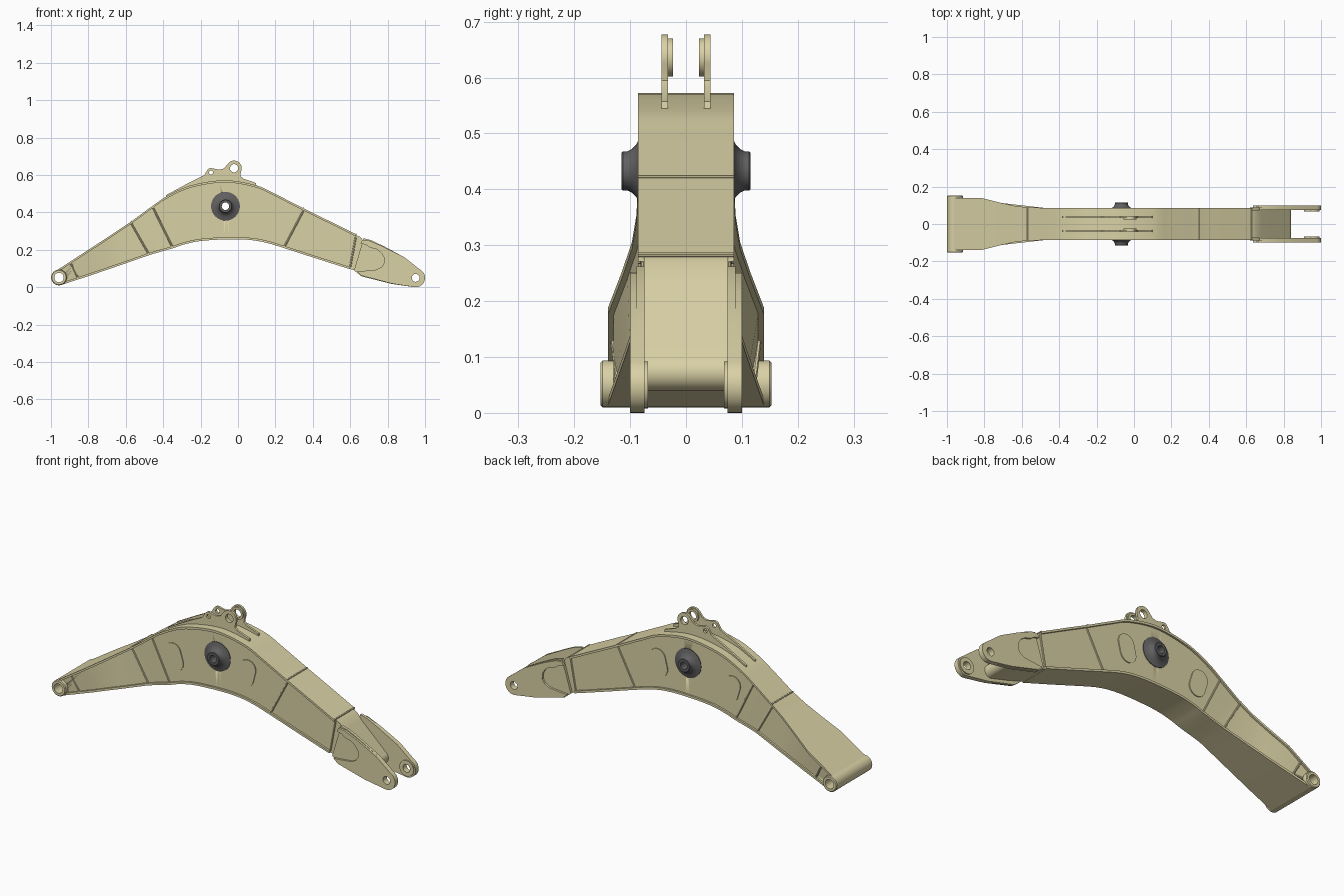
import bpy, bmesh
from math import sin, cos, pi, radians
from mathutils import Vector

if "Cube" in bpy.data.objects:
    bpy.data.objects.remove(bpy.data.objects["Cube"])


def material(name, col):
    m = bpy.data.materials.new(name)
    m.diffuse_color = (*col, 1)
    m.use_nodes = True
    m.node_tree.nodes["Principled BSDF"].inputs["Base Color"].default_value = m.diffuse_color
    return m


TAN = material("tan_paint", (0.70, 0.64, 0.38))
GREY = material("dark_steel", (0.12, 0.115, 0.115))


def finish(ob, mat=TAN, angle=30):
    ob.data.materials.clear()
    ob.data.materials.append(mat)
    bpy.ops.object.select_all(action='DESELECT')
    ob.select_set(True)
    bpy.context.view_layer.objects.active = ob
    bpy.ops.object.shade_smooth_by_angle(angle=radians(angle))
    return ob


def from_bmesh(name, bm, mat=TAN):
    bmesh.ops.recalc_face_normals(bm, faces=bm.faces)
    me = bpy.data.meshes.new(name)
    bm.to_mesh(me)
    bm.free()
    ob = bpy.data.objects.new(name, me)
    bpy.context.collection.objects.link(ob)
    return finish(ob, mat)


def loft(name, sections):
    bm = bmesh.new()
    rings = [[bm.verts.new(p) for p in s] for s in sections]
    for a, b in zip(rings, rings[1:]):
        for i in range(4):
            j = (i + 1) % 4
            bm.faces.new((a[i], a[j], b[j], b[i]))
    bm.faces.new(rings[0])
    bm.faces.new(rings[-1])
    return from_bmesh(name, bm)


def lathe(name, prof, x, z, mat=TAN, n=40):
    # closed (radius, y) profile turned around a y axis
    bm = bmesh.new()
    rings = [[bm.verts.new((x + r * cos(2 * pi * k / n), y, z + r * sin(2 * pi * k / n)))
              for r, y in prof] for k in range(n)]
    m = len(prof)
    for k in range(n):
        a, b = rings[k], rings[(k + 1) % n]
        for i in range(m):
            j = (i + 1) % m
            bm.faces.new((a[i], a[j], b[j], b[i]))
    return from_bmesh(name, bm, mat)


def plate(name, loops, y0, y1):
    # flat (x, z) outlines with holes, extruded from y0 to y1
    cu = bpy.data.curves.new(name, 'CURVE')
    cu.dimensions, cu.fill_mode = '2D', 'BOTH'
    cu.extrude = abs(y1 - y0) / 2
    for lp in loops:
        s = cu.splines.new('POLY')
        s.points.add(len(lp) - 1)
        for p, (x, z) in zip(s.points, lp):
            p.co = (x, z, 0, 1)
        s.use_cyclic_u = True
    ob = bpy.data.objects.new(name, cu)
    bpy.context.collection.objects.link(ob)
    ob.rotation_euler = (pi / 2, 0, 0)
    ob.location.y = (y0 + y1) / 2
    bpy.ops.object.select_all(action='DESELECT')
    ob.select_set(True)
    bpy.context.view_layer.objects.active = ob
    bpy.ops.object.convert(target='MESH')
    return finish(bpy.context.view_layer.objects.active)


def arc(cx, cz, r, a0, a1, n=12):
    return [(cx + r * cos(radians(a0 + (a1 - a0) * i / n)),
             cz + r * sin(radians(a0 + (a1 - a0) * i / n))) for i in range(n + 1)]


def circle(cx, cz, r, n=32):
    return arc(cx, cz, r, 0, 360 * (n - 1) / n, n - 1)


def bead(name, a, b, r=0.005):
    a, b = Vector(a), Vector(b)
    bm = bmesh.new()
    bmesh.ops.create_cone(bm, cap_ends=True, segments=8, radius1=r, radius2=r, depth=(b - a).length)
    bm.transform((b - a).to_track_quat('Z', 'Y').to_matrix().to_4x4())
    bmesh.ops.translate(bm, verts=bm.verts, vec=(a + b) / 2)
    return from_bmesh(name, bm)


# Stations along the boom: top x, z, bottom x, z, half width top, bottom
ST = [(-.965, .093, -.945, .012, .14, .14), (-.82, .187, -.78, .066, .14, .121),
      (-.72, .252, -.69, .097, .115, .11), (-.64, .305, -.62, .121, .097, .102),
      (-.57, .352, -.48, .17, .089, .086), (-.454, .437, -.353, .207, .086, .086),
      (-.374, .49, -.29, .228, .086, .086), (-.25, .545, -.2, .247, .086, .086),
      (-.07, .572, -.05, .256, .086, .086), (.096, .545, .06, .253, .086, .086),
      (.2, .498, .15, .238, .086, .086), (.35, .422, .25, .208, .086, .086),
      (.48, .358, .42, .153, .086, .086), (.63, .283, .6, .096, .086, .086)]
dense = []
for i in range(len(ST) - 1):
    p1, p2 = ST[i], ST[i + 1]
    p0, p3 = ST[max(i - 1, 0)], ST[min(i + 2, len(ST) - 1)]
    n = 6 if 4 <= i <= 11 else 1
    for k in range(n):
        t = k / n
        dense.append(tuple(b + .5 * t * (c - a + t * (2*a - 5*b + 4*c - d + t * (3*(b - c) + d - a)))
                           for a, b, c, d in zip(p0, p1, p2, p3)))
dense.append(ST[-1])
T, IN = .012, .010

# Boom box: webs and overhanging top and bottom plates
web = loft("boom_web", [[(a, -w + IN, b - T / 2), (a, w - IN, b - T / 2),
                         (c, v - IN, d + T / 2), (c, -v + IN, d + T / 2)]
                        for a, b, c, d, w, v in dense])
loft("top_plate", [[(a, -w, b), (a, w, b), (a, w, b - T), (a, -w, b - T)]
                   for a, b, c, d, w, v in dense])
loft("bottom_plate", [[(c, -v, d), (c, v, d), (c, v, d + T), (c, -v, d + T)]
                      for a, b, c, d, w, v in dense])

# Pin holes through the web
FOOT, HUB, TIP = (-.957, .052), (-.067, .433), (.95, .05)
for (x, z), r in ((FOOT, .03), (HUB, .021)):
    bm = bmesh.new()
    bmesh.ops.create_cone(bm, cap_ends=True, segments=32, radius1=r, radius2=r, depth=.6)
    bm.transform(Vector((0, 1, 0)).to_track_quat('Z', 'Y').to_matrix().to_4x4())
    bmesh.ops.translate(bm, verts=bm.verts, vec=(x, 0, z))
    cutter = from_bmesh("hole_cutter", bm)
    cutter.hide_render = True
    mod = web.modifiers.new("hole", 'BOOLEAN')
    mod.object, mod.operation, mod.solver = cutter, 'DIFFERENCE', 'EXACT'
    bpy.ops.object.select_all(action='DESELECT')
    bpy.context.view_layer.objects.active = web
    web.select_set(True)
    bpy.ops.object.modifier_apply(modifier=mod.name)
    bpy.data.objects.remove(cutter)

# Foot pin tube and central cylinder hub
lathe("foot_tube", [(.025, -.153), (.038, -.153), (.042, -.149), (.042, .149),
                    (.038, .153), (.025, .153)], *FOOT)
half = [(.077, .07), (.077, .079), (.06, .083), (.047, .089), (.039, .097),
        (.035, .105), (.035, .113), (.033, .115), (.02, .115)]
lathe("cylinder_hub", [(r, -y) for r, y in reversed(half)] + half, *HUB, GREY)

# Weld seams on the sides and across the top
for i in (4, 5, 11, 13):
    a, b, c, d, w, v = ST[i]
    for s in (-1, 1):
        bead("side_seam", (a, s * (w - IN), b - T), (c, s * (v - IN), d + T))
    if i != 5:
        bead("top_seam", (a, -w, b), (a, w, b), .004)
for s in (-1, 1):
    bead("foot_seam", (-.895, s * .13, .128), (-.855, s * .121, .05))

# Oval covers on the webs
for cx, cz, tilt in ((-.323, .363, 17), (.107, .39, -14)):
    h, r = .027, .047
    pts = arc(0, h, r, 0, 180) + arc(0, -h, r, 180, 360)
    t = radians(tilt)
    pts = [(cx + x * cos(t) - z * sin(t), cz + x * sin(t) + z * cos(t)) for x, z in pts]
    for s in (-1, 1):
        plate("oval_cover", [pts], s * .07, s * .081)

# Nose between the fork plates: sloping face rolled under at the end
nose = [(.60, .097), (.625, .282), (.655, .268), (.68, .235)] + arc(.805, .073, .034, 40, -95) + [(.70, .066)]
plate("nose_box", [nose], -.075, .075)

# Fork plates, outer doublers with a tongue cut-out, and tip bosses
edge = [(.89, .16)] + arc(*TIP, .05, 62, -98, 16)
inner = [(.62, .09), (.672, .262), (.716, .25), (.78, .219)] + edge + [(.82, .018), (.66, .058)]
outer = [(.655, .235), (.665, .252), (.70, .25), (.78, .216)] + edge + [
    (.82, .02), (.66, .062), (.635, .085), (.66, .086), (.74, .094), (.768, .108),
    (.782, .13), (.78, .16), (.765, .185), (.74, .203), (.705, .212), (.685, .226)]
for s in (-1, 1):
    plate("fork_plate", [inner, circle(*TIP, .021)], s * .074, s * .089)
    plate("fork_doubler", [outer, circle(*TIP, .021)], s * .087, s * .1)
    plate("fork_boss", [circle(*TIP, .042), circle(*TIP, .021)], s * .068, s * .076)

# Twin cylinder brackets on top of the boom
EYE, PIN = (-.021, .636), (-.144, .613)
bracket = ([(-.385, .478), (-.385, .492), (-.256, .562), (-.18, .6)] + arc(*PIN, .024, 150, 70, 6)
           + [(-.1, .628), (-.075, .635)] + arc(*EYE, .041, 140, -25, 14)
           + [(.012, .595), (.03, .58), (.096, .557), (.1, .53), (-.07, .555), (-.25, .528)])
for s in (-1, 1):
    plate("bracket", [bracket, circle(*EYE, .022), circle(*PIN, .011, 20)], s * .032, s * .044)
    plate("bracket_boss", [circle(*EYE, .034), circle(*EYE, .022)], s * .023, s * .033)
